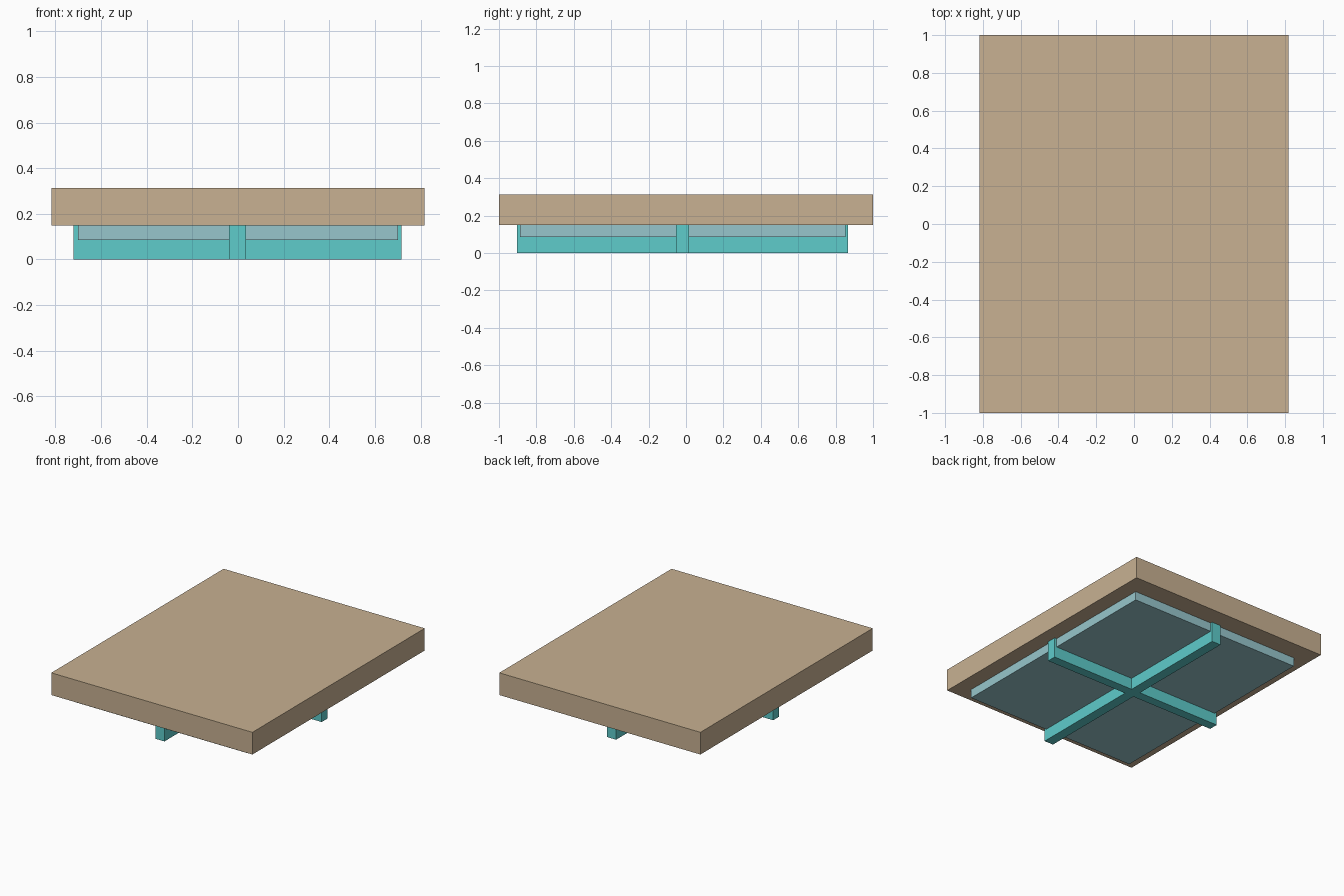
import bpy
import bmesh

if "Cube" in bpy.data.objects:
    bpy.data.objects.remove(bpy.data.objects["Cube"])


def srgb(r, g, b):
    def lin(c):
        c /= 255
        return c / 12.92 if c <= 0.04045 else ((c + 0.055) / 1.055) ** 2.4
    return (lin(r), lin(g), lin(b), 1.0)


def material(name, rgb):
    mat = bpy.data.materials.new(name)
    mat.diffuse_color = srgb(*rgb)
    mat.use_nodes = True
    mat.node_tree.nodes["Principled BSDF"].inputs["Base Color"].default_value = mat.diffuse_color
    return mat


def prism(name, outline, z0, z1, mat):
    """Extrude a flat xy outline from z0 up to z1."""
    bm = bmesh.new()
    face = bm.faces.new([bm.verts.new((x, y, z0)) for x, y in outline])
    res = bmesh.ops.extrude_face_region(bm, geom=[face])
    for v in res["geom"]:
        if isinstance(v, bmesh.types.BMVert):
            v.co.z = z1
    bmesh.ops.recalc_face_normals(bm, faces=bm.faces)
    mesh = bpy.data.meshes.new(name)
    bm.to_mesh(mesh)
    bm.free()
    mesh.materials.append(mat)
    obj = bpy.data.objects.new(name, mesh)
    bpy.context.collection.objects.link(obj)
    return obj


def rect(x0, x1, y0, y1):
    return [(x0, y0), (x1, y0), (x1, y1), (x0, y1)]


tan = material("tan", (200, 177, 146))
teal = material("teal", (94, 204, 203))
pale_blue = material("pale blue", (151, 198, 204))

# Thick top slab
prism("top_slab", rect(-0.817, 0.817, -1.0, 1.0), 0.15, 0.313, tan)

# Shallow panel under the slab
prism("under_panel", rect(-0.702, 0.7, -0.887, 0.852), 0.085, 0.15, pale_blue)

# Cross-shaped base: two beams joined in one outline
X0, X1, Y0, Y1 = -0.72, 0.717, -0.903, 0.867    # beam ends
a, b, c, d = -0.039, 0.035, -0.053, 0.016       # beam sides
prism("cross_base", [
    (a, Y0), (b, Y0), (b, c), (X1, c), (X1, d), (b, d),
    (b, Y1), (a, Y1), (a, d), (X0, d), (X0, c), (a, c),
], 0.0, 0.15, teal)
